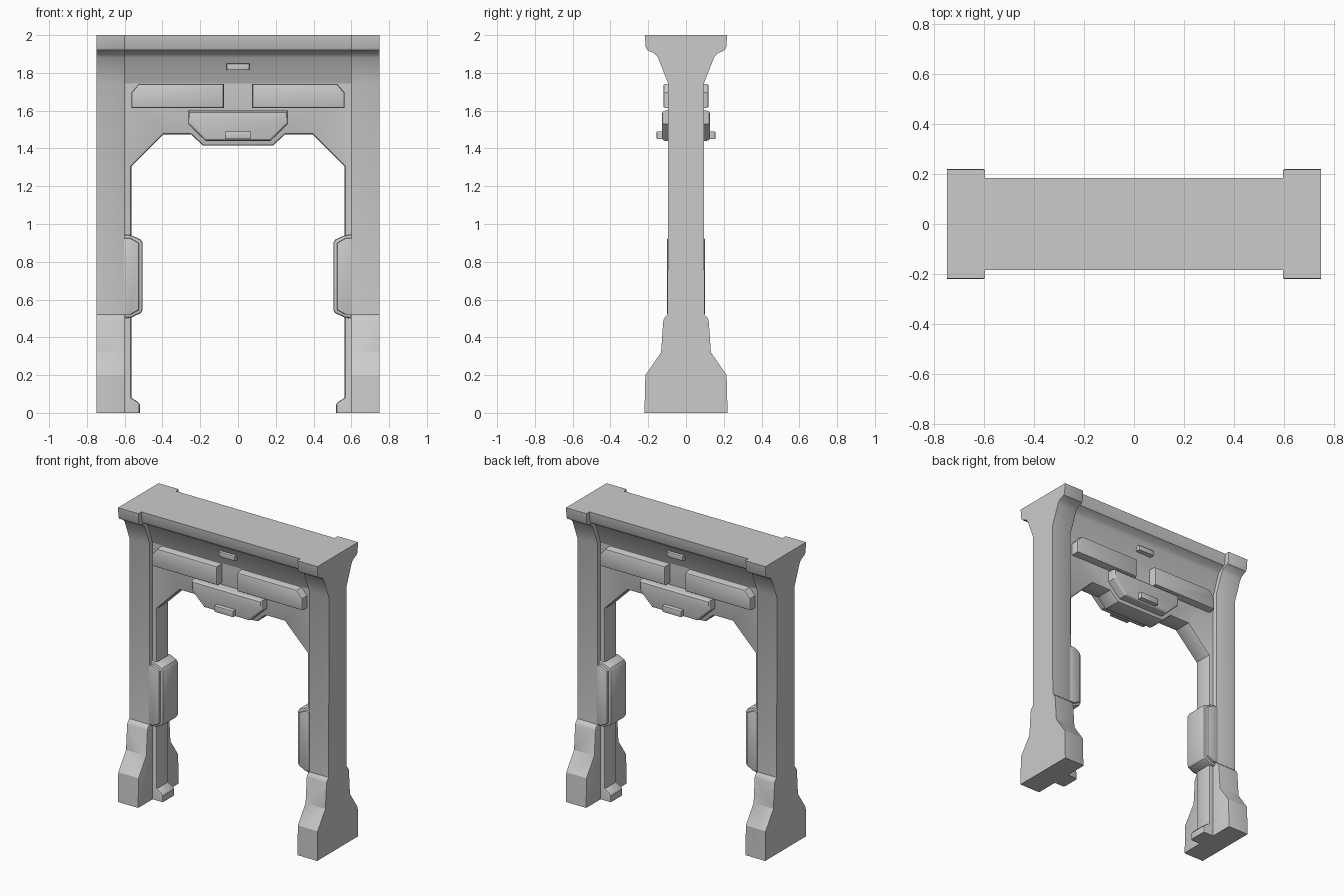
import bpy, bmesh
from mathutils import Vector

if "Cube" in bpy.data.objects:
    bpy.data.objects.remove(bpy.data.objects["Cube"])


def prism(name, outline, axis, lo, hi, bevel=0.0, segments=2, pick=None):
    """Extrude a 2D outline along x (outline is y,z) or y (outline is x,z), then bevel picked rim edges."""
    def point(p, t):
        return (t, p[0], p[1]) if axis == 'x' else (p[0], t, p[1])
    bm = bmesh.new()
    a = [bm.verts.new(point(p, lo)) for p in outline]
    b = [bm.verts.new(point(p, hi)) for p in outline]
    bm.faces.new(a)
    bm.faces.new(b[::-1])
    n = len(outline)
    for i in range(n):
        j = (i + 1) % n
        bm.faces.new((a[j], a[i], b[i], b[j]))
    bmesh.ops.recalc_face_normals(bm, faces=bm.faces)
    if bevel:
        k = 0 if axis == 'x' else 1
        rim = [e for e in bm.edges
               if abs(e.verts[0].co[k] - e.verts[1].co[k]) < 1e-6
               and (pick is None or pick(e.verts[0].co, e.verts[1].co))]
        bmesh.ops.bevel(bm, geom=rim, offset=bevel, segments=segments, profile=0.5, affect='EDGES')
    mesh = bpy.data.meshes.new(name)
    bm.to_mesh(mesh)
    bm.free()
    ob = bpy.data.objects.new(name, mesh)
    bpy.context.collection.objects.link(ob)
    bpy.ops.object.select_all(action='DESELECT')
    ob.select_set(True)
    bpy.context.view_layer.objects.active = ob
    bpy.ops.object.shade_smooth_by_angle(angle=0.5)
    return ob


def mirrored(half):
    """Complete a half outline across the vertical centre line."""
    return half + [(-u, v) for u, v in reversed(half)]


def box(x0, x1, z0, z1):
    return [(x0, z0), (x1, z0), (x1, z1), (x0, z1)]


# Side posts with flared base and capital
post = mirrored([(0.22, 0), (0.215, 0.2), (0.132, 0.32), (0.12, 0.49), (0.112, 0.505), (0.097, 0.52),
                 (0.095, 1.745), (0.148, 1.88), (0.165, 1.902), (0.205, 1.92), (0.213, 1.935), (0.218, 2.0)])
for side, s in (("left", -1), ("right", 1)):
    def inner_edge(p, q, s=s):
        return abs(p.x - 0.597 * s) < 1e-4 and abs(p.z - q.z) + abs(p.y - q.y) > 1e-4 and not (
            p.z == q.z and (p.z < 0.01 or p.z > 1.99))
    prism(side + "_post", post, 'x', 0.597 * s, 0.75 * s, 0.008, 2, inner_edge)

# Cornice beam between the posts
cornice = mirrored([(0.065, 1.745), (0.115, 1.88), (0.13, 1.9), (0.172, 1.92), (0.18, 1.935), (0.185, 2.0)])
prism("cornice", cornice, 'x', -0.6, 0.6)

# Inner door frame: feet, jambs, angled corners and central drop
frame = mirrored([(0.63, 1.745), (0.63, 0), (0.52, 0), (0.52, 0.045), (0.532, 0.06), (0.565, 0.08),
                  (0.565, 1.305), (0.395, 1.475), (0.25, 1.475), (0.185, 1.415)])
prism("door_frame", frame, 'y', -0.065, 0.065, 0.012, 2,
      lambda p, q: not (p.z == q.z and (p.z == 0 or p.z > 1.7)) and min(abs(p.x), abs(q.x)) < 0.6)

# Jamb guards: outer shell wrapping the jamb with a raised inner layer
for side, s in (("left", -1), ("right", 1)):
    shell = [(0.61, 0.5), (0.565, 0.505), (0.515, 0.528), (0.505, 0.545),
             (0.505, 0.9), (0.515, 0.918), (0.565, 0.94), (0.61, 0.945)]
    plate = [(0.605, 0.52), (0.57, 0.52), (0.525, 0.545), (0.525, 0.9), (0.57, 0.925), (0.605, 0.925)]
    prism(side + "_jamb_guard", [(s * x, z) for x, z in shell], 'y', -0.083, 0.083, 0.012)
    prism(side + "_jamb_plate", [(s * x, z) for x, z in plate], 'y', -0.1, 0.1, 0.006)

# Raised lintel panels with a clipped outer corner
for side, s in (("left", -1), ("right", 1)):
    panel = [(0.075, 1.613), (0.565, 1.613), (0.565, 1.695), (0.525, 1.742), (0.075, 1.742)]
    prism(side + "_lintel_panel", [(s * x, z) for x, z in panel], 'y', -0.12, 0.12, 0.012)

# Central shield, its lower block and the small cornice block
shield = mirrored([(0.265, 1.6), (0.265, 1.53), (0.172, 1.44)])
prism("centre_shield", shield, 'y', -0.127, 0.127, 0.018, 3)
prism("shield_block", box(-0.07, 0.07, 1.449, 1.491), 'y', -0.155, 0.155, 0.005)
prism("cornice_block", box(-0.06, 0.06, 1.815, 1.849), 'y', -0.123, 0.123, 0.005)
